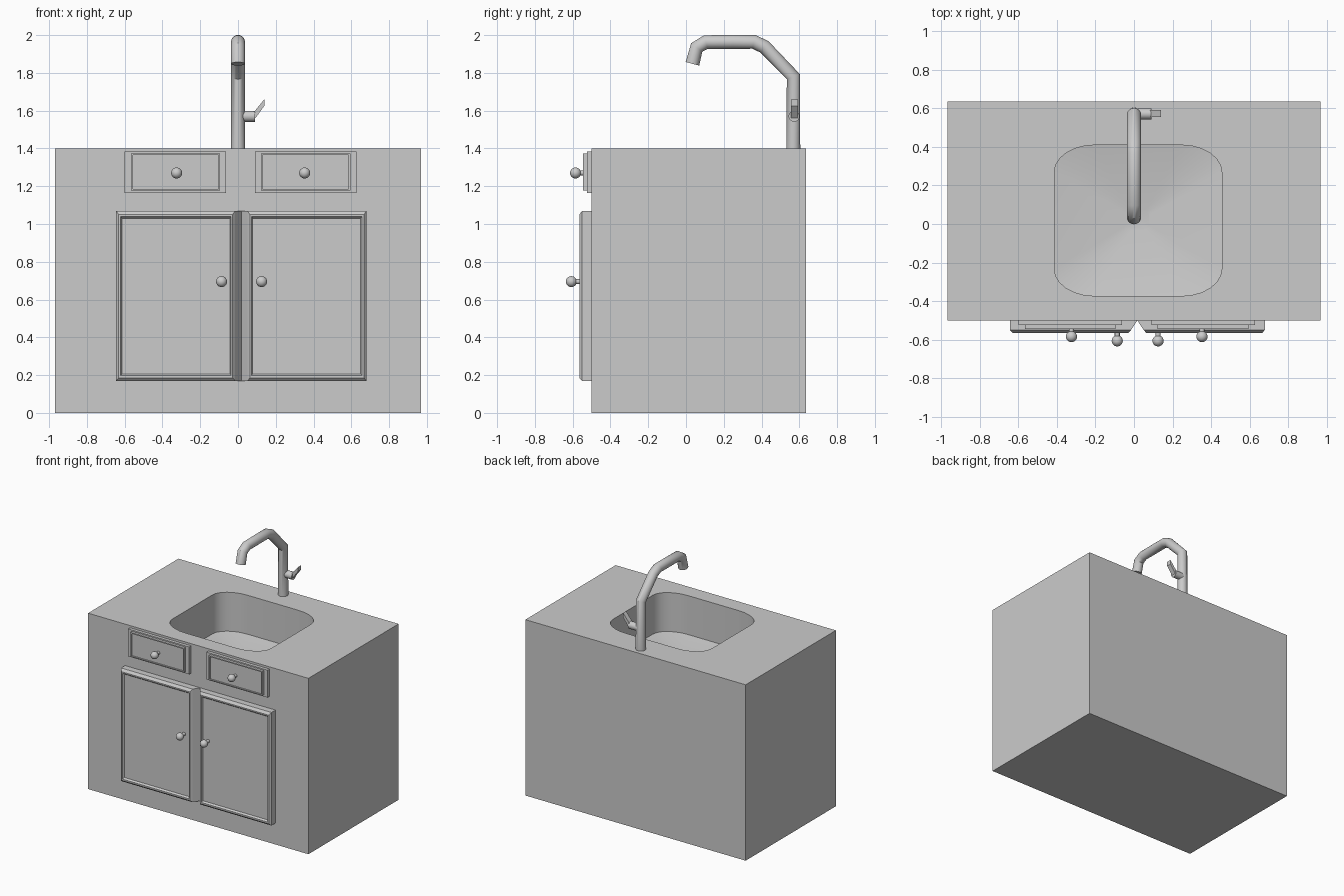
import bpy, bmesh, math
from mathutils import Vector

if "Cube" in bpy.data.objects:
    bpy.data.objects.remove(bpy.data.objects["Cube"])


def finish(name, bm, smooth=None):
    bmesh.ops.recalc_face_normals(bm, faces=bm.faces)
    me = bpy.data.meshes.new(name)
    bm.to_mesh(me)
    bm.free()
    ob = bpy.data.objects.new(name, me)
    bpy.context.collection.objects.link(ob)
    if smooth:
        bpy.ops.object.select_all(action='DESELECT')
        ob.select_set(True)
        bpy.context.view_layer.objects.active = ob
        bpy.ops.object.shade_smooth_by_angle(angle=math.radians(smooth))
    return ob


def loft(bm, loops, start=True, end=True):
    rings = [[bm.verts.new(p) for p in lp] for lp in loops]
    n = len(rings[0])
    for a, b in zip(rings, rings[1:]):
        for i in range(n):
            bm.faces.new((a[i], a[(i + 1) % n], b[(i + 1) % n], b[i]))
    if start:
        bm.faces.new(rings[0])
    if end:
        bm.faces.new(rings[-1])
    return rings


def rounded(cx, cy, hx, hy, rx, ry, z, n=6):
    pts = []
    for k, (sx, sy) in enumerate(((1, 1), (-1, 1), (-1, -1), (1, -1))):
        for i in range(n + 1):
            a = math.pi / 2 * (k + i / n)
            pts.append((cx + sx * (hx - rx) + rx * math.cos(a),
                        cy + sy * (hy - ry) + ry * math.sin(a), z))
    return pts


def tube(name, path, r, n=20):
    # circular rings placed on the mitre plane of each bend
    path = [Vector(p) for p in path]
    d = [(b - a).normalized() for a, b in zip(path, path[1:])]
    loops = []
    for i, p in enumerate(path):
        t = (d[max(i - 1, 0)] + d[min(i, len(d) - 1)]).normalized()
        side = Vector((1, 0, 0)) if abs(t.x) < 0.5 else Vector((0, 1, 0))
        up = t.cross(side).normalized()
        loops.append([p + r * (math.cos(2 * math.pi * k / n) * side
                               + math.sin(2 * math.pi * k / n) * up) for k in range(n)])
    bm = bmesh.new()
    loft(bm, loops)
    return finish(name, bm, 40)


def rect(x0, x1, z0, z1, y):
    return [(x0, y, z0), (x1, y, z0), (x1, y, z1), (x0, y, z1)]


def panel(name, steps, mirror_x):
    # steps: (x0, x1, z0, z1, y) outlines from back to front; one each side
    for side in ("left", "right"):
        bm = bmesh.new()
        loft(bm, [[(p[0] if side == "left" else 2 * mirror_x - p[0], p[1], p[2])
                   for p in rect(*s)] for s in steps])
        finish(f"{side}_{name}", bm)


def knob(name, x, y, z, y_base):
    tube(name + "_stem", [(x, y_base, z), (x, y, z)], 0.013, 12)
    bm = bmesh.new()
    bmesh.ops.create_uvsphere(bm, u_segments=20, v_segments=12, radius=0.029)
    bmesh.ops.translate(bm, vec=(x, y, z), verts=bm.verts)
    finish(name, bm, 60)


# Cabinet with the basin let into its top
bm = bmesh.new()
box = [[(x, y, z) for x, y in ((-.97, -.5), (.97, -.5), (.97, .635), (-.97, .635))]
       for z in (0, 1.4)]
outer = loft(bm, box, end=False)[1]
basin = [rounded(.021, .018, .435, .392, .21, .14, 1.4),
         rounded(.021, .018, .435, .392, .21, .14, 1.09),
         rounded(.022, .022, .057, .052, .022, .022, 1.03)]
rim = loft(bm, basin, start=False)[0]
edges = [bm.edges.get((r[i], r[(i + 1) % len(r)])) for r in (outer, rim) for i in range(len(r))]
bmesh.ops.triangle_fill(bm, use_beauty=True, use_dissolve=False, edges=edges)
finish("cabinet_with_basin", bm, 30)

# Doors: slanted meeting edge, bevelled frame, shallow recessed centre
panel("door", [(-.645, .018, .17, 1.07, -.5),
               (-.645, -.015, .17, 1.07, -.55),
               (-.632, -.028, .185, 1.05, -.565),
               (-.622, -.037, .197, 1.04, -.565),
               (-.614, -.042, .207, 1.03, -.552)], .0175)

# Drawers: backing slab with a smaller raised front
panel("drawer", [(-.6, -.063, 1.165, 1.383, -.5),
                 (-.6, -.063, 1.165, 1.383, -.525),
                 (-.567, -.095, 1.178, 1.373, -.525),
                 (-.567, -.095, 1.178, 1.373, -.545),
                 (-.557, -.103, 1.186, 1.364, -.545),
                 (-.557, -.103, 1.186, 1.364, -.535)], .014)

# Knobs
for side, xd, xk in (("left", -.325, -.087), ("right", .353, .125)):
    knob(f"{side}_drawer_knob", xd, -.585, 1.27, -.53)
    knob(f"{side}_door_knob", xk, -.607, .695, -.55)

# Faucet
tube("faucet", [(0, .568, 1.4), (0, .568, 1.78), (0, .415, 1.938), (0, .36, 1.964),
                (0, .25, 1.964), (0, .105, 1.963), (0, .057, 1.935), (0, .034, 1.848)], .037)
tube("faucet_handle_stem", [(0, .572, 1.57), (.09, .572, 1.57)], .029)

# Lever, a flat slanted bar
bm = bmesh.new()
profile = ((.078, 1.585), (.092, 1.56), (.139, 1.625), (.139, 1.66))
loft(bm, [[(x, y, z) for x, z in profile] for y in (.555, .593)])
finish("faucet_lever", bm)
